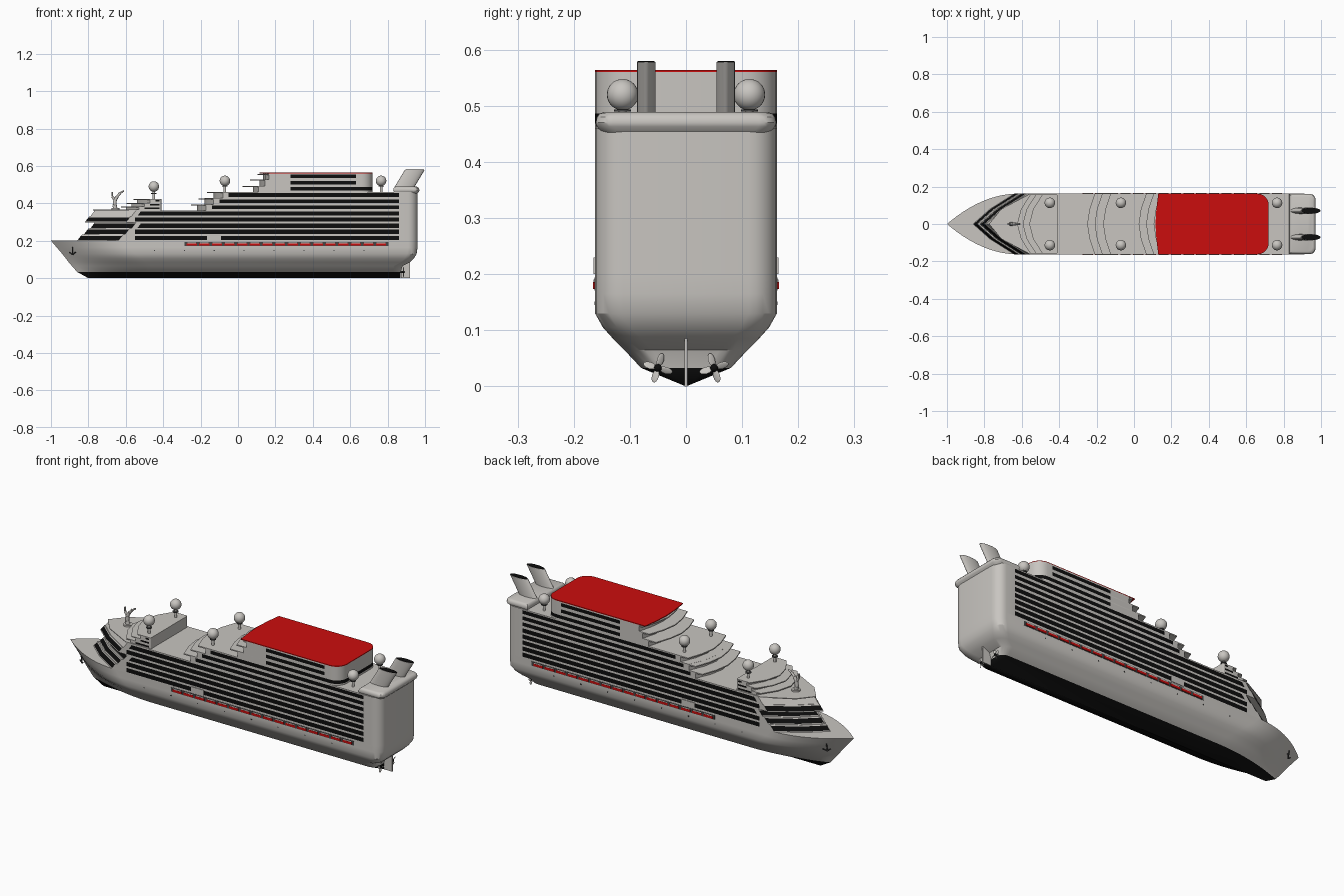
import bpy, bmesh, math
from mathutils import Matrix, Vector

if "Cube" in bpy.data.objects:
    bpy.data.objects.remove(bpy.data.objects["Cube"])

def mat(name, c):
    m = bpy.data.materials.new(name)
    m.diffuse_color = (*c, 1)
    m.use_nodes = True
    m.node_tree.nodes["Principled BSDF"].inputs["Base Color"].default_value = m.diffuse_color
    return m

WHITE = mat("warm white", (0.58, 0.56, 0.53))
BLACK = mat("black", (0.004, 0.004, 0.004))
RED = mat("red", (0.6, 0.004, 0.004))
GREY = mat("dark grey", (0.06, 0.06, 0.06))
BEAM = 0.162

def finish(name, bm, mats):
    bmesh.ops.remove_doubles(bm, verts=bm.verts, dist=1e-5)
    bmesh.ops.recalc_face_normals(bm, faces=bm.faces)
    me = bpy.data.meshes.new(name)
    bm.to_mesh(me)
    bm.free()
    for m in mats:
        me.materials.append(m)
    ob = bpy.data.objects.new(name, me)
    bpy.context.collection.objects.link(ob)
    return ob

def loft(name, rings, mats=(WHITE,), rule=lambda i, j: 0, bottom=True):
    """rings: list of (z, half outline from front centre to stern); mirrored in y."""
    bm = bmesh.new()
    loops = []
    for z, half in rings:
        pts = half + [(x, -y) for x, y in reversed(half)]
        loops.append([bm.verts.new((x, y, z)) for x, y in pts])
    n, h = len(loops[0]), len(rings[0][1])
    for i in range(len(loops) - 1):
        a, b = loops[i], loops[i + 1]
        for j in range(n):
            k = (j + 1) % n
            f = bm.faces.new((a[j], a[k], b[k], b[j]))
            f.material_index = rule(i, j if j < h else 2 * h - 2 - j)
    bm.faces.new(loops[-1])
    if bottom:
        bm.faces.new(loops[0])
    return finish(name, bm, mats)

def aft(xe, w, r):
    """Rounded stern corner."""
    return [(xe - r * (1 - math.sin(a)), w - r * (1 - math.cos(a)))
            for a in [math.pi / 2 * i / 6 for i in range(7)]]

def front(ax, sweep, w, mx, my):
    """Swept-back front: apex, knuckle, side corner."""
    return [(ax, 0), (ax + mx, my), (ax + sweep, w)]

def box(name, x, y, z, m):
    bm = bmesh.new()
    bmesh.ops.create_cube(bm, size=1)
    for v in bm.verts:
        v.co = [(r[0] + r[1]) / 2 + c * (r[1] - r[0]) for r, c in zip((x, y, z), v.co)]
    return finish(name, bm, (m,))

def cyl(name, p, q, r, m, seg=16):
    p, q = Vector(p), Vector(q)
    bm = bmesh.new()
    rot = (q - p).to_track_quat('Z', 'Y').to_matrix().to_4x4()
    bmesh.ops.create_cone(bm, cap_ends=True, segments=seg, radius1=r, radius2=r,
                          depth=(q - p).length, matrix=Matrix.Translation((p + q) / 2) @ rot)
    return finish(name, bm, (m,))

# hull: z, half beam, stem x, stern x, bow length
levels = [(0, 0, -0.80, 0.87, 0.4), (0.033, 0.08, -0.86, 0.87, 0.42), (0.065, 0.11, -0.888, 0.88, 0.42),
          (0.085, 0.13, -0.905, 0.92, 0.41), (0.105, 0.148, -0.92, 0.94, 0.4),
          (0.13, BEAM, -0.94, 0.955, 0.39), (0.165, BEAM, -0.97, 0.96, 0.38), (0.2, BEAM, -1, 0.96, 0.38)]
rings = []
for z, w, xs, xe, ln in levels:
    bow = [(xs + ln * i / 14, w * (1 - (1 - i / 14) ** 2)) for i in range(15)]
    rings.append((z, bow + aft(xe, w, min(0.05, w * 0.5))))
loft("hull", rings, (WHITE, BLACK), lambda i, j: 1 if i == 0 else 0, bottom=False)

# rows of decks: four rings each, the second gap is the window band
def rows(name, z0, p, apexes, half, rule, lo=0.13, hi=0.82, rake=0.0):
    rings = []
    for k, ax in enumerate(apexes):
        for t in (0, lo, hi, 1):
            rings.append((z0 + p * (k + t), half(ax + rake * t)))
    return loft(name, rings, (WHITE, BLACK), lambda i, j: 1 if i % 4 == 1 and rule(i // 4, j) else 0)

P = 0.0325
rows("main_superstructure", 0.2, P, (-0.86, -0.825, -0.79, -0.82, -0.79),
     lambda ax: front(ax, 0.22, BEAM, 0.09, 0.08) + [(max(ax + 0.25, -0.55), BEAM), (0.86, BEAM)] + aft(0.96, BEAM, 0.05),
     lambda k, j: j == 3 or (j < 2 and k < 4), rake=0.025)
rows("upper_superstructure", 0.2 + 5 * P, P, (-0.22, -0.18, -0.13),
     lambda ax: front(ax, 0.05, BEAM, 0.015, 0.08) + [(ax + 0.08, BEAM), (0.86, BEAM)] + aft(0.96, BEAM, 0.05),
     lambda k, j: j == 3, lo=0.22)
rows("forward_deckhouse", 0.2 + 5 * P, 0.02, (-0.60, -0.57, -0.54),
     lambda ax: front(ax, 0.07, 0.157, 0.025, 0.07) + [(ax + 0.1, 0.157), (-0.42, 0.157)] + aft(-0.41, 0.157, 0.005),
     lambda k, j: j == 3, lo=0.3, hi=0.75)
rows("top_deckhouse", 0.46, 0.0335, (0.08, 0.115, 0.135),
     lambda ax: front(ax, 0.03, BEAM, 0.01, 0.09) + [(0.28, BEAM), (0.63, BEAM)] + aft(0.72, BEAM, 0.06),
     lambda k, j: j == 3 or (k == 0 and j > 2), lo=0.25, hi=0.8)

# projecting terrace slabs
def slab(name, ax, xe, z, sweep=0.04, w=BEAM, t=0.006, m=WHITE, r=0.01):
    half = front(ax, sweep, w, sweep * 0.3, 0.08) + aft(xe, w, r)
    return loft(name, [(z - t, half), (z, half)], (m,))

for i, (ax, xe, z) in enumerate([(-0.25, 0, 0.395), (-0.21, 0, 0.427), (-0.165, 0, 0.46),
                                 (0.025, 0.3, 0.4935), (0.065, 0.3, 0.527), (0.105, 0.3, 0.558)]):
    slab("terrace_slab_%d" % i, ax, xe, z)
for i, (ax, z) in enumerate([(-0.625, 0.3825), (-0.595, 0.4025), (-0.56, 0.4225)]):
    slab("forward_slab_%d" % i, ax, -0.42, z, 0.07, 0.157, 0.005)
slab("bridge_roof", -0.775, -0.41, 0.366, 0.22, BEAM, 0.004)
slab("red_roof", 0.115, 0.72, 0.564, 0.015, BEAM, 0.004, RED, 0.06)

# stern cap deck
cap = lambda g: [(0.83 + g, 0), (0.83 + g, 0.161 - g)] + aft(0.97 - g, 0.161 - g, 0.03)
loft("stern_cap", [(0.452, cap(0.012)), (0.463, cap(0.002)), (0.47, cap(0)), (0.48, cap(0.002)),
                   (0.486, cap(0.007)), (0.489, cap(0.014))])

# raked funnels with dark tops
def funnel(name, y, z0, z1, a, b, m):
    bm = bmesh.new()
    bmesh.ops.create_cone(bm, cap_ends=True, segments=32, radius1=1, radius2=1, depth=1)
    for v in bm.verts:
        z = z0 + (v.co.z + 0.5) * (z1 - z0)
        v.co = (0.89 + (z - 0.487) * 0.6 + a * v.co.x, y + b * v.co.y, z)
    finish(name, bm, (m,))

def ball(name, x, y, z, r, m):
    bm = bmesh.new()
    bmesh.ops.create_uvsphere(bm, u_segments=24, v_segments=16, radius=r, matrix=Matrix.Translation((x, y, z)))
    finish(name, bm, (m,))

for s, side in ((-1, "right"), (1, "left")):
    funnel(side + "_funnel", s * 0.071, 0.48, 0.578, 0.053, 0.0165, WHITE)
    funnel(side + "_funnel_top", s * 0.071, 0.577, 0.58, 0.05, 0.015, BLACK)
    # radar domes on pedestals
    for n, x, z, base in (("front", -0.45, 0.49, 0.42), ("middle", -0.07, 0.52, 0.46), ("rear", 0.765, 0.52, 0.46)):
        ball("%s_%s_dome" % (side, n), x, s * 0.113, z, 0.028, WHITE)
        cyl("%s_%s_pedestal" % (side, n), (x, s * 0.113, base), (x, s * 0.113, z), 0.007, WHITE)
        cyl("%s_%s_dome_ring" % (side, n), (x, s * 0.113, base + 0.03), (x, s * 0.113, base + 0.034), 0.015, GREY)
    # lifeboat recess and boats
    yy = lambda t: sorted((s * 0.16, s * (BEAM + t)))
    box(side + "_lifeboat_recess", (-0.285, 0.805), yy(0.0015), (0.171, 0.194), GREY)
    for i in range(16):
        x = -0.275 + i * 0.0675
        box("%s_lifeboat_%d" % (side, i), (x, x + 0.055), yy(0.004), (0.174, 0.186), RED)
        box("%s_lifeboat_cover_%d" % (side, i), (x + 0.004, x + 0.051), yy(0.003), (0.186, 0.191), WHITE)
    box(side + "_door_plate", (-0.165, -0.09), yy(0.003), (0.2, 0.23), WHITE)
    for i in range(8):
        x = -0.45 + i * 0.16
        box("%s_porthole_%d" % (side, i), (x, x + 0.006), yy(0.001), (0.145, 0.151), GREY)
    # anchor lying on the bow plating
    ya = s * 0.063
    cyl(side + "_anchor_shank", (-0.885, ya + s * 0.006, 0.165), (-0.885, ya - s * 0.002, 0.125), 0.003, GREY, 8)
    for d in (-1, 1):
        cyl("%s_anchor_arm_%d" % (side, d), (-0.885, ya, 0.125),
            (-0.885 + d * 0.016, ya + s * (0.005 + d * 0.01), 0.138), 0.003, GREY, 8)
    # propeller and shaft
    py = s * 0.05
    cyl(side + "_propeller_shaft", (0.80, py, 0.033), (0.885, py, 0.033), 0.005, GREY)
    ball(side + "_propeller_hub", 0.885, py, 0.033, 0.007, BLACK)
    bm = bmesh.new()
    for i in range(4):
        M = (Matrix.Translation((0.885, py, 0.033)) @ Matrix.Rotation(math.pi / 2 * i + 0.3 * s, 4, 'X')
             @ Matrix.Translation((0, 0, 0.015)) @ Matrix.Rotation(0.5, 4, 'Z') @ Matrix.Diagonal((0.0015, 0.007, 0.012, 1)))
        bmesh.ops.create_uvsphere(bm, u_segments=12, v_segments=8, radius=1, matrix=M)
    finish(side + "_propeller_blades", bm, (WHITE,))

# rudder
box("rudder", (0.872, 0.92), (-0.0025, 0.0025), (0, 0.095), WHITE)

# curved bow mast
def horn(name, pts):
    for i in range(len(pts) - 1):
        (x0, z0, r0), (x1, z1, r1) = pts[i], pts[i + 1]
        cyl("%s_%d" % (name, i), (x0, 0, z0), (x1, 0, z1), (r0 + r1) / 2, WHITE, 12)

cyl("mast_base", (-0.655, 0, 0.36), (-0.655, 0, 0.374), 0.022, WHITE)
horn("mast", [(-0.655, 0.365, 0.012), (-0.66, 0.39, 0.011), (-0.658, 0.415, 0.009),
              (-0.645, 0.438, 0.008), (-0.63, 0.455, 0.006), (-0.61, 0.467, 0.003)])
horn("mast_branch", [(-0.658, 0.415, 0.007), (-0.672, 0.437, 0.006), (-0.672, 0.46, 0.003)])

# smooth shading with sharp edges kept
for ob in bpy.context.scene.objects:
    ob.select_set(True)
    bpy.context.view_layer.objects.active = ob
bpy.ops.object.shade_smooth_by_angle(angle=math.radians(32))
